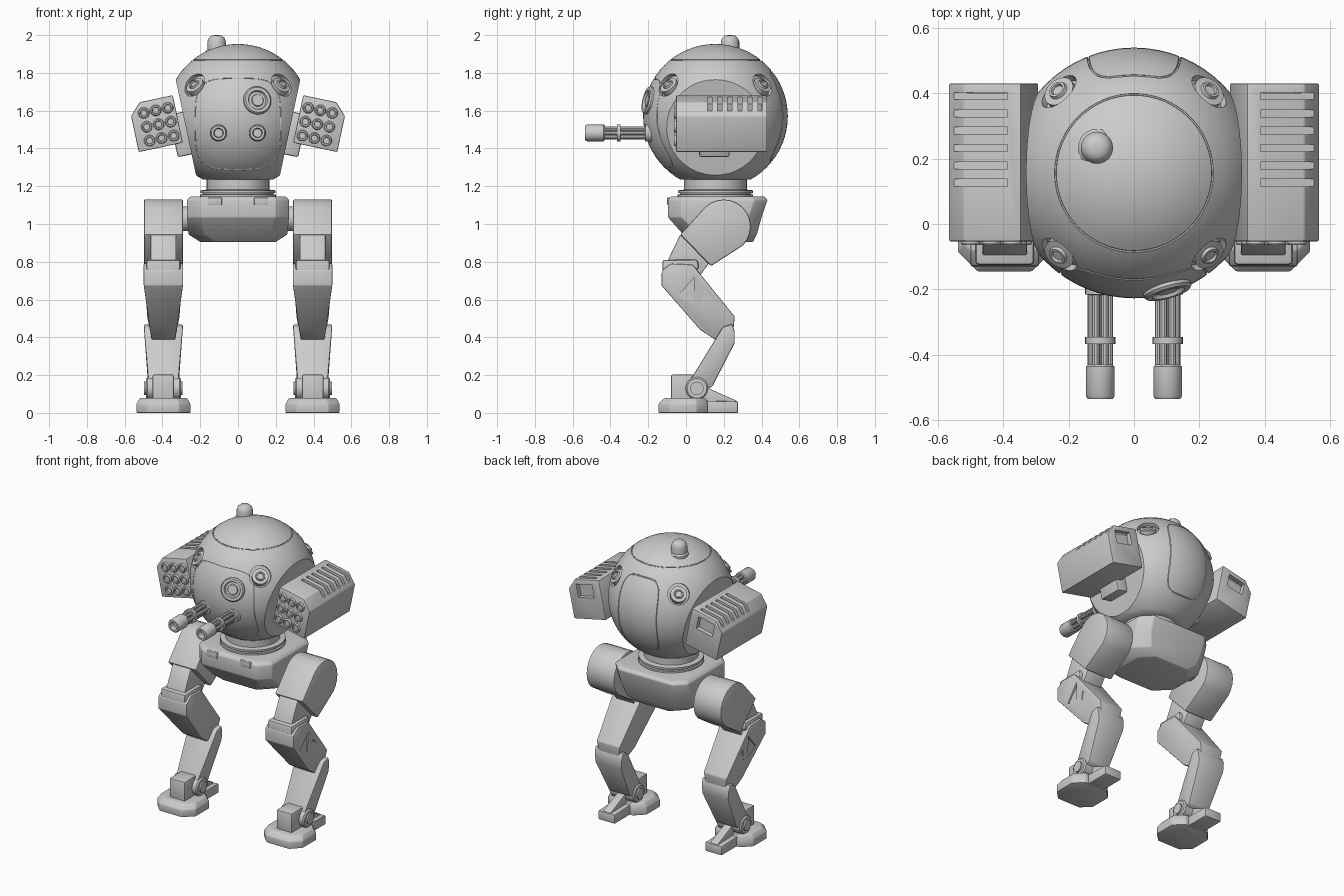
import bpy, bmesh, math
from mathutils import Matrix, Vector

if "Cube" in bpy.data.objects:
    bpy.data.objects.remove(bpy.data.objects["Cube"])

C = Vector((0, 0.156, 1.57))        # body sphere centre
R = 0.383
LEG = 0.395                         # leg centre line
POD = Matrix.Rotation(math.radians(12), 4, 'Y')


def skin(bm, rings):
    """Join closed rings of points and cap both ends."""
    vs = [[bm.verts.new(p) for p in r] for r in rings]
    n = len(vs[0])
    for a, b in zip(vs, vs[1:]):
        for i in range(n):
            j = (i + 1) % n
            bm.faces.new((a[i], a[j], b[j], b[i]))
    bm.faces.new(vs[0])
    bm.faces.new(vs[-1])


def finish(name, bm, mirror=False, bevel=0, cuts=(), xf=None):
    if xf:
        bm.transform(xf)
    bmesh.ops.recalc_face_normals(bm, faces=bm.faces)
    me = bpy.data.meshes.new(name)
    bm.to_mesh(me)
    bm.free()
    ob = bpy.data.objects.new(name, me)
    bpy.context.collection.objects.link(ob)
    bpy.ops.object.select_all(action='DESELECT')
    bpy.context.view_layer.objects.active = ob
    ob.select_set(True)
    if bevel:
        m = ob.modifiers.new("bevel", 'BEVEL')
        m.width, m.segments = bevel, 2
        bpy.ops.object.modifier_apply(modifier=m.name)
    for c in cuts:
        m = ob.modifiers.new("cut", 'BOOLEAN')
        m.operation, m.object, m.solver = 'DIFFERENCE', c, 'EXACT'
        bpy.ops.object.modifier_apply(modifier=m.name)
        bpy.data.objects.remove(c)
    bpy.ops.object.shade_smooth_by_angle(angle=math.radians(32))
    if mirror:
        ob.modifiers.new("mirror", 'MIRROR').use_mirror_merge = False
    return ob


def loft(name, rings, **k):
    bm = bmesh.new()
    skin(bm, rings)
    return finish(name, bm, **k)


def prism(name, prof, half, half2=None, zr=(0, 1), cx=LEG, **k):
    """Side profile (y, z) extruded in x; width eases from half (top) to half2 (bottom)."""
    def w(z):
        t = min(1, max(0, (z - zr[0]) / (zr[1] - zr[0])))
        return half if half2 is None else half2 + (half - half2) * t
    return loft(name, [[(cx + s * w(z), y, z) for y, z in prof] for s in (-1, 1)], **k)


def boxes(name, spans, **k):
    bm = bmesh.new()
    for x0, x1, y0, y1, z0, z1 in spans:
        skin(bm, [[(x0, y0, z), (x1, y0, z), (x1, y1, z), (x0, y1, z)] for z in (z0, z1)])
    return finish(name, bm, **k)


def lathe(name, prof, places, axis=(0, 0, 1), seg=24, **k):
    """Profile of (radius, height) turned round an axis at each place."""
    q = Vector(axis).to_track_quat('Z', 'Y')
    bm = bmesh.new()
    for p in places:
        skin(bm, [[Vector(p) + q @ Vector((r * math.cos(i * math.tau / seg), r * math.sin(i * math.tau / seg), h))
                   for i in range(seg)] for r, h in prof])
    return finish(name, bm, **k)


def octo(x, y0, y1, c, z, cx=0):
    return [(cx + a, b, z) for a, b in ((-x + c, y0), (x - c, y0), (x, y0 + c), (x, y1 - c),
                                        (x - c, y1), (c - x, y1), (-x, y1 - c), (-x, y0 + c))]


def groove(pts):
    """Thin closed tube used to score a panel line."""
    cu = bpy.data.curves.new("groove", 'CURVE')
    cu.dimensions, cu.bevel_depth, cu.bevel_resolution = '3D', 0.004, 1
    sp = cu.splines.new('POLY')
    sp.points.add(len(pts) - 1)
    for s, p in zip(sp.points, pts):
        s.co = (*p, 1)
    sp.use_cyclic_u = True
    ob = bpy.data.objects.new("groove", cu)
    ob.hide_render = True
    bpy.context.collection.objects.link(ob)
    bpy.ops.object.select_all(action='DESELECT')
    bpy.context.view_layer.objects.active = ob
    ob.select_set(True)
    bpy.ops.object.convert(target='MESH')
    return bpy.context.view_layer.objects.active


def panel(side, w, zc, h, n=56):
    pts = []
    for i in range(n):
        c, s = math.cos(i * math.tau / n), math.sin(i * math.tau / n)
        x = w * math.copysign(abs(c) ** 0.5, c)
        dz = zc - C.z + h * math.copysign(abs(s) ** 0.5, s)
        pts.append((x, C.y + side * math.sqrt(R * R - x * x - dz * dz), C.z + dz))
    return groove(pts)


# Spherical body: flat sides and base, panel lines, sensor sockets
sensors = [Vector((sx * 0.235, sy * 0.255, 0.17)).normalized() for sx in (-1, 1) for sy in (-1, 1)]
cuts = [lathe("socket", [(0.066, 0.352), (0.066, 0.5)], [C], d) for d in sensors]
cuts += [groove([(0.24 * math.cos(i * math.tau / 64), C.y + 0.24 * math.sin(i * math.tau / 64), 1.868)
                 for i in range(64)]),
         panel(-1, 0.225, 1.53, 0.24), panel(1, 0.14, 1.57, 0.24)]
bm = bmesh.new()
bmesh.ops.create_uvsphere(bm, u_segments=64, v_segments=32, radius=R, matrix=Matrix.Translation(C))
n = POD.to_3x3() @ Vector((1, 0, 0))
for no, d in ((n, 0.282), (Vector((-n.x, 0, n.z)), 0.282), (Vector((0, 0, -1)), 0.335)):
    bmesh.ops.bisect_plane(bm, geom=bm.verts[:] + bm.edges[:] + bm.faces[:], plane_co=C + no * d,
                           plane_no=no, clear_outer=True)
    bmesh.ops.holes_fill(bm, edges=[e for e in bm.edges if e.is_boundary], sides=0)
finish("body", bm, cuts=cuts)
for d in sensors:
    lathe("corner_sensor", [(0.05, -0.06), (0.05, 0), (0.03, 0.002), (0.027, 0.012), (0.02, 0.012), (0.018, 0.003)],
          [C + d * 0.378], (d.x, d.y, d.z + 0.4))

# Front lens and roof beacon
lathe("front_lens", [(0.075, 0.33), (0.075, 0.385), (0.068, 0.393), (0.052, 0.393), (0.047, 0.38), (0.034, 0.38),
                     (0.03, 0.388)], [C], (0.103, -0.359, 0.085), 32)
lathe("roof_beacon", [(0.058, 1.86), (0.058, 1.915), (0.049, 1.925), (0.049, 1.965), (0.042, 1.985), (0.028, 1.997),
                      (0.01, 2.0)], [(-0.113, 0.233, 0)])

# Twin rotary guns
g = (0.103, 0, 1.482)
lathe("gun_muzzle", [(0.038, 0.43), (0.044, 0.436), (0.044, 0.525), (0.038, 0.535), (0.026, 0.535), (0.022, 0.5)],
      [g], (0, -1, 0), mirror=True)
lathe("gun_barrels", [(0.012, 0.16), (0.012, 0.44)],
      [(g[0] + 0.027 * math.cos(i * math.tau / 6), 0, g[2] + 0.027 * math.sin(i * math.tau / 6)) for i in range(6)],
      (0, -1, 0), 10, mirror=True)
lathe("gun_core", [(0.046, 0.15), (0.046, 0.215), (0.018, 0.22), (0.018, 0.345), (0.046, 0.346), (0.046, 0.366),
                   (0.018, 0.367), (0.018, 0.44)], [g], (0, -1, 0), mirror=True)

# Missile pods, built square then tilted
slots = boxes("slots", [(0.03, 0.3, 0.115 + i * 0.053, 0.137 + i * 0.053, 1.678, 1.8) for i in range(6)], xf=POD)
rear = boxes("rear_recess", [(0.045, 0.165, 0.4, 0.5, 1.6, 1.685)], xf=POD)
prof = [(-0.012, 1.46), (0.227, 1.46), (0.227, 1.655), (0.168, 1.717), (-0.012, 1.717)]
loft("missile_pod", [[(u, y, w) for u, w in prof] for y in (-0.053, 0.43)], bevel=0.006, cuts=[slots, rear],
     xf=POD, mirror=True)
lathe("missile_tubes", [(0.03, -0.02), (0.03, 0.058), (0.026, 0.064), (0.019, 0.064), (0.016, 0.057)],
      [(0.093 + i * 0.065, 0, 1.582 + j * 0.075) for i in (-1, 0, 1) for j in (-1, 0, 1)], (0, -1, 0), 16,
      xf=POD, mirror=True)
boxes("pod_mount", [(-0.07, 0.03, 0.07, 0.23, 1.39, 1.62)], bevel=0.01, xf=POD, mirror=True)

# Waist ring and pelvis
lathe("waist", [(0.2, 1.13), (0.2, 1.156), (0.188, 1.158), (0.188, 1.163), (0.198, 1.165), (0.198, 1.178),
                (0.166, 1.182), (0.166, 1.245)], [(0, C.y, 0)], seg=48)
loft("pelvis", [octo(0.2, 0.02, 0.355, 0.08, 0.905), octo(0.262, -0.015, 0.375, 0.085, 0.945),
                octo(0.27, -0.095, 0.4, 0.07, 1.035), octo(0.27, -0.095, 0.432, 0.07, 1.128),
                octo(0.252, -0.078, 0.415, 0.065, 1.146)], bevel=0.006)
boxes("pelvis_clips", [(0.085, 0.16, -0.1, -0.05, 1.1, 1.14)], bevel=0.004, mirror=True)

# Legs
lathe("hip_axle", [(0.065, 0.24), (0.065, 0.33)], [(0, 0.2, 1.028)], (1, 0, 0), mirror=True)
arc = [(0.2 + 0.143 * math.cos(math.radians(a)), 0.987 + 0.143 * math.sin(math.radians(a)))
       for a in range(135, -46, -15)]
prism("thigh", arc + [(0.132, 0.777), (-0.03, 0.945)], 0.103, bevel=0.008, mirror=True)
prism("thigh_neck", [(-0.03, 0.945), (0.12, 0.79), (0.04, 0.68), (-0.1, 0.8)], 0.068, bevel=0.005, mirror=True)
prism("knee_cap", [(-0.125, 0.81), (0.06, 0.812), (0.07, 0.77), (0.0, 0.7), (-0.125, 0.69)], 0.09,
      bevel=0.012, mirror=True)
tris = [prism("truss_cut", p, 0.02, cx=0.5) for p in
        ([(0.046, 0.72), (-0.042, 0.62), (0.036, 0.575)], [(0.095, 0.647), (0.162, 0.578), (0.07, 0.506)])]
prism("shin", [(-0.13, 0.675), (-0.128, 0.755), (-0.08, 0.79), (0.035, 0.785), (0.258, 0.51), (0.25, 0.43),
               (0.17, 0.378), (0.075, 0.44)], 0.105, 0.06, (0.38, 0.6), bevel=0.006, cuts=tris, mirror=True)
prism("lower_leg", [(0.195, 0.455), (0.245, 0.47), (0.258, 0.43), (0.258, 0.37), (0.14, 0.14), (0.06, 0.1),
                    (0.02, 0.17), (0.155, 0.39)], 0.104, 0.078, (0.15, 0.45), bevel=0.008, mirror=True)

# Ankles and feet
lathe("ankle_joint", [(0.035, -0.102), (0.035, -0.092), (0.052, -0.092), (0.06, -0.084), (0.06, 0.084),
                      (0.052, 0.092), (0.035, 0.092), (0.035, 0.102)], [(LEG, 0.058, 0.13)], (1, 0, 0), mirror=True)
boxes("ankle_block", [(0.338, 0.452, -0.08, 0.055, 0.05, 0.203)], bevel=0.01, mirror=True)
loft("foot", [octo(0.143, -0.145, 0.115, 0.06, 0, LEG), octo(0.143, -0.145, 0.115, 0.06, 0.048, LEG),
              octo(0.125, -0.115, 0.105, 0.055, 0.078, LEG)], bevel=0.005, mirror=True)
prism("heel", [(0.05, 0), (0.275, 0), (0.275, 0.06), (0.05, 0.066)], 0.06, bevel=0.005, mirror=True)
prism("heel_fin", [(0.04, 0.05), (0.272, 0.05), (0.265, 0.066), (0.12, 0.13), (0.04, 0.14)], 0.028,
      bevel=0.004, mirror=True)
